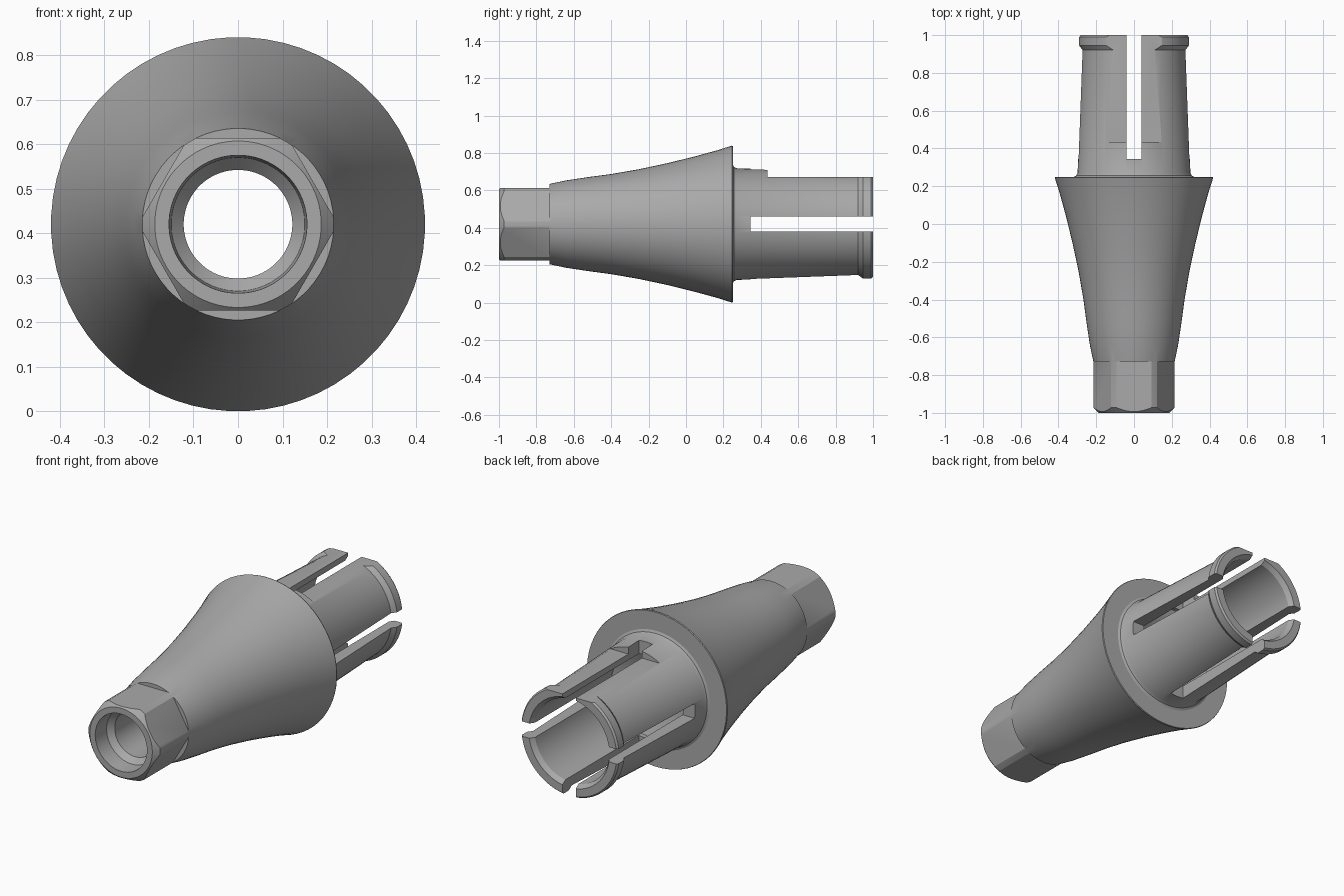
import bpy, bmesh, math
from mathutils import Matrix, Vector

if "Cube" in bpy.data.objects:
    bpy.data.objects.remove(bpy.data.objects["Cube"], do_unlink=True)

AXIS_Z = 0.42
SEGMENTS = 64

metal = bpy.data.materials.new("satin_grey_metal")
metal.use_nodes = True
grey = (0.4, 0.4, 0.4, 1)
metal.diffuse_color = grey
metal.node_tree.nodes["Principled BSDF"].inputs["Base Color"].default_value = grey


def add_object(name, bm):
    bmesh.ops.recalc_face_normals(bm, faces=bm.faces)
    mesh = bpy.data.meshes.new(name)
    bm.to_mesh(mesh)
    bm.free()
    mesh.materials.append(metal)
    obj = bpy.data.objects.new(name, mesh)
    bpy.context.collection.objects.link(obj)
    return obj


def lathe(name, profile):
    """Turn a closed (y, radius) outline around the long axis."""
    bm = bmesh.new()
    rings = []
    for i in range(SEGMENTS):
        a = math.tau * (i + 0.5) / SEGMENTS
        rings.append([bm.verts.new((r * math.cos(a), y, AXIS_Z + r * math.sin(a)))
                      for y, r in profile])
    n = len(profile)
    for i, ring in enumerate(rings):
        nxt = rings[(i + 1) % SEGMENTS]
        for j in range(n):
            k = (j + 1) % n
            bm.faces.new((ring[j], ring[k], nxt[k], nxt[j]))
    return add_object(name, bm)


def cut_box(target, name, x, y, z, turn=0):
    """Subtract a box given by ranges about the axis, turned around it."""
    bm = bmesh.new()
    bmesh.ops.create_cube(bm, size=1)
    ranges = (x, y, z)
    for v in bm.verts:
        v.co = Vector([lo + (c + 0.5) * (hi - lo) for c, (lo, hi) in zip(v.co, ranges)])
    bmesh.ops.transform(bm, verts=bm.verts, matrix=Matrix.Translation((0, 0, AXIS_Z))
                        @ Matrix.Rotation(turn, 4, 'Y'))
    cutter = add_object(name, bm)
    cutter.hide_render = True
    mod = target.modifiers.new(name, 'BOOLEAN')
    mod.operation = 'DIFFERENCE'
    mod.solver = 'EXACT'
    mod.object = cutter
    bpy.context.view_layer.objects.active = target
    bpy.ops.object.modifier_apply(modifier=mod.name)
    bpy.data.objects.remove(cutter, do_unlink=True)


# Outside: chamfered tip, flared cone, shoulder, tapered sleeve, end lip
outer = [(-1, 0.187), (-0.972, 0.215), (-0.73, 0.215), (-0.64, 0.234), (-0.52, 0.252),
         (-0.4, 0.268), (-0.25, 0.294), (-0.1, 0.326), (0.05, 0.363), (0.17, 0.396),
         (0.245, 0.42), (0.25, 0.418), (0.25, 0.318), (0.256, 0.306), (0.27, 0.299),
         (0.92, 0.275), (0.945, 0.293), (0.99, 0.293), (1, 0.285)]
# Inside: sleeve bore, through hole, countersunk seat at the tip
inner = [(1, 0.242), (0.975, 0.225), (0.32, 0.225), (0.28, 0.122),
         (-0.88, 0.122), (-0.91, 0.15), (-1, 0.155)]
body = lathe("slotted_sleeve_body", outer + inner)

# Six flats of the hexagonal tip
for i in range(6):
    cut_box(body, "hex_flat", (-0.4, 0.4), (-1.1, -0.729), (0.194, 0.4), math.tau * i / 6)

# Flat on top of the sleeve, then two crossing slots that leave four arms
cut_box(body, "sleeve_flat", (-0.4, 0.4), (0.435, 1.1), (0.253, 0.5))
for turn in (0, math.pi / 2):
    cut_box(body, "sleeve_slot", (-0.04, 0.04), (0.345, 1.1), (-0.5, 0.5), turn)

bpy.ops.object.select_all(action='DESELECT')
body.select_set(True)
bpy.context.view_layer.objects.active = body
bpy.ops.object.shade_smooth_by_angle(angle=math.radians(25))
